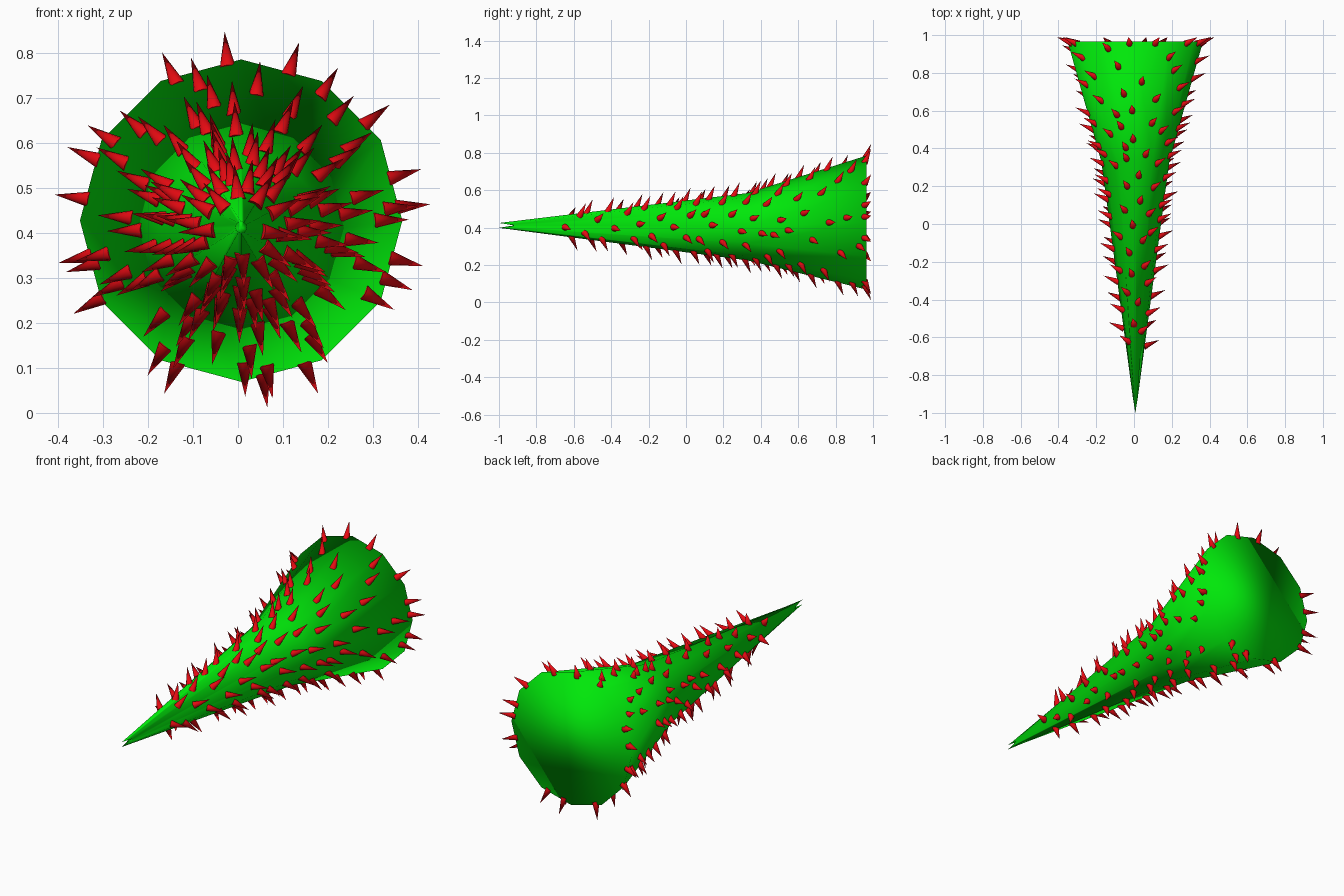
import bpy, bmesh, math, random
from mathutils import Vector

if "Cube" in bpy.data.objects:
    bpy.data.objects.remove(bpy.data.objects["Cube"])

random.seed(4)
SIDES = 12
# y, radius, axis height of the thorny horn
PROFILE = [(-1.0, 0.013, 0.412), (0.33, 0.18, 0.405), (0.965, 0.358, 0.427)]
CX = 0.007


def material(name, color):
    m = bpy.data.materials.new(name)
    m.diffuse_color = (*color, 1)
    m.use_nodes = True
    m.node_tree.nodes["Principled BSDF"].inputs["Base Color"].default_value = m.diffuse_color
    return m


def finish(bm, name, mat):
    bmesh.ops.recalc_face_normals(bm, faces=bm.faces[:])
    me = bpy.data.meshes.new(name)
    bm.to_mesh(me)
    bm.free()
    me.materials.append(mat)
    for p in me.polygons:
        p.use_smooth = True
    ob = bpy.data.objects.new(name, me)
    bpy.context.collection.objects.link(ob)
    return ob


def lerp_table(table, t):
    for a, b in zip(table, table[1:]):
        if t <= b[0]:
            f = (t - a[0]) / (b[0] - a[0])
            return [p + (q - p) * f for p, q in zip(a, b)]
    return list(table[-1])


# Horn body: lofted rings, forked tip, closed wide end
bm = bmesh.new()
rings = []
for n, (y, r, z) in enumerate(PROFILE):
    ring = []
    for i in range(SIDES):
        a = 2 * math.pi * i / SIDES
        notch = 0.08 * abs(math.cos(a)) if n == 0 else 0
        ring.append(bm.verts.new((CX + r * math.cos(a), y + notch, z + r * math.sin(a))))
    rings.append(ring)
for lo, hi in zip(rings, rings[1:]):
    for i in range(SIDES):
        j = (i + 1) % SIDES
        bm.faces.new((lo[i], lo[j], hi[j], hi[i]))
bm.faces.new(rings[-1])
# small fan closing the tip
centre = bm.verts.new((CX, -0.92, PROFILE[0][2]))
for i in range(SIDES):
    bm.faces.new((rings[0][(i + 1) % SIDES], rings[0][i], centre))
finish(bm, "horn_body", material("green", (0.0, 0.8, 0.003)))


# Thorns: small cones leaning back toward the wide end
def add_thorn(bm, y, angle, length=0.088, base=0.018, lean=0.42, sides=10):
    _, r, z = lerp_table(PROFILE, y)
    step = 2 * math.pi / SIDES
    # distance to the flat side of the polygon at this angle
    r *= math.cos(step / 2) / math.cos(angle % step - step / 2)
    out = Vector((math.cos(angle), 0, math.sin(angle)))
    d = (out + Vector((0, lean, 0))).normalized()
    start = Vector((CX, y, z)) + out * (r - 0.008)
    side = Vector((0, 1, 0)).cross(out).normalized()
    up = d.cross(side)
    tip = bm.verts.new(start + d * length)
    ring = []
    for i in range(sides):
        a = 2 * math.pi * i / sides
        ring.append(bm.verts.new(start + (side * math.cos(a) + up * math.sin(a)) * base))
    for i in range(sides):
        bm.faces.new((ring[i], ring[(i + 1) % sides], tip))
    bm.faces.new(ring[::-1])


bm = bmesh.new()
# share of thorns -> position along the horn
SPREAD = [(0.0, -0.65), (0.13, -0.3), (0.29, 0.0), (0.51, 0.3), (0.78, 0.6), (1.0, 0.93)]
COUNT = 138
for k in range(COUNT):
    y = lerp_table(SPREAD, (k + 0.5) / COUNT)[1]
    add_thorn(bm, y + random.uniform(-0.015, 0.015), k * 2.39996 + random.uniform(-0.2, 0.2))
# Thorns along the rim
for deg in (5, 16, 38, 72, 95, 157, 172, 193, 209, 246, 278, 294, 346):
    add_thorn(bm, 0.955, math.radians(deg))
thorns = finish(bm, "thorns", material("red", (0.8, 0.003, 0.006)))
bpy.context.view_layer.objects.active = thorns
thorns.select_set(True)
bpy.ops.object.shade_smooth_by_angle(angle=math.radians(50))
